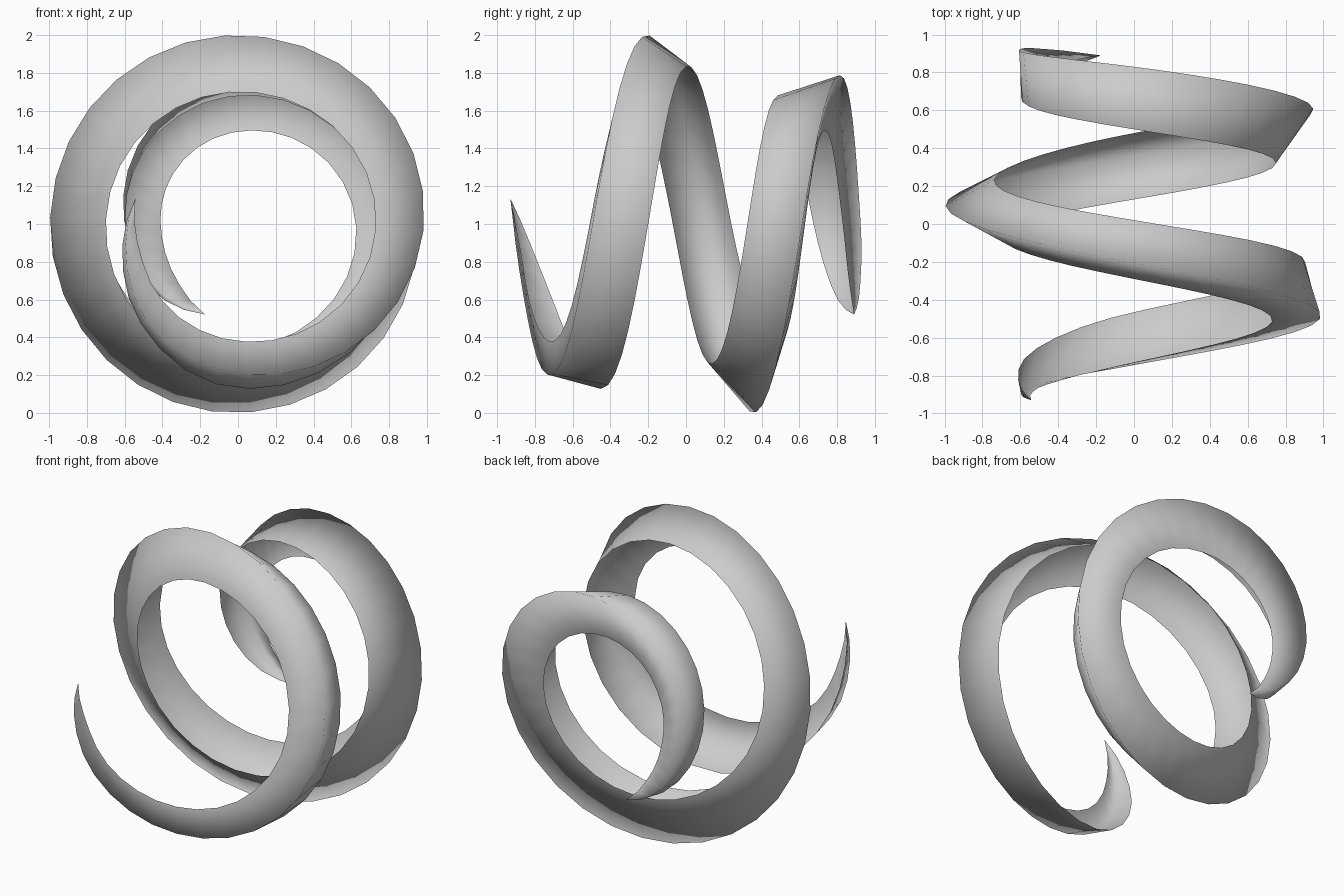
import bpy, bmesh, math

if "Cube" in bpy.data.objects:
    bpy.data.objects.remove(bpy.data.objects["Cube"])

# Section keys along the peel: turn angle, then (y, distance from axis) of
# the front lip, the outer ridge and the back lip
KEYS = [
    (166, -.93, .56, -.93, .56, -.93, .56),
    (195, -.875, .54, -.895, .615, -.80, .635),
    (225, -.83, .57, -.84, .70, -.66, .735),
    (270, -.73, .62, -.745, .79, -.465, .87),
    (360, -.51, .73, -.495, .985, -.20, .905),
    (450, -.29, .70, -.206, 1.00, .02, .835),
    (540, -.07, .70, .10, .995, .24, .735),
    (630, .13, .74, .36, 1.00, .48, .66),
    (720, .325, .75, .615, .945, .63, .625),
    (810, .50, .68, .83, .78, .745, .49),
    (900, .675, .595, .925, .60, .83, .41),
    (940, .785, .57, .92, .55, .86, .435),
    (970, .89, .51, .89, .51, .89, .51),
]


def slope(i, c):
    a, b = KEYS[max(i - 1, 0)], KEYS[min(i + 1, len(KEYS) - 1)]
    return (b[c] - a[c]) / (b[0] - a[0])


def sample(t):
    """Smooth interpolation of the section keys at angle t."""
    i = max(k for k in range(len(KEYS) - 1) if KEYS[k][0] <= t)
    a, b = KEYS[i], KEYS[i + 1]
    h = b[0] - a[0]
    s = (t - a[0]) / h
    return [(2*s**3 - 3*s**2 + 1) * a[c] + (s**3 - 2*s**2 + s) * h * slope(i, c)
            + (3*s**2 - 2*s**3) * b[c] + (s**3 - s**2) * h * slope(i + 1, c)
            for c in range(1, 7)]


# Tapered open V-shaped peel wound round the y axis
bm = bmesh.new()
rings = []
for t in list(range(166, 962, 12)) + [970]:
    v = sample(t)
    a = math.radians(t)
    rings.append([bm.verts.new((d * math.cos(a), y, 1 + d * math.sin(a)))
                  for y, d in zip(v[0::2], v[1::2])])
for p, q in zip(rings, rings[1:]):
    for k in range(2):
        bm.faces.new((p[k], p[k + 1], q[k + 1], q[k]))
# Bring the ends to points
bmesh.ops.remove_doubles(bm, verts=bm.verts, dist=0.0005)
bmesh.ops.recalc_face_normals(bm, faces=bm.faces)
for f in bm.faces:
    f.smooth = True

mesh = bpy.data.meshes.new("spiral_peel")
bm.to_mesh(mesh)
bm.free()
peel = bpy.data.objects.new("spiral_peel", mesh)
bpy.context.collection.objects.link(peel)
